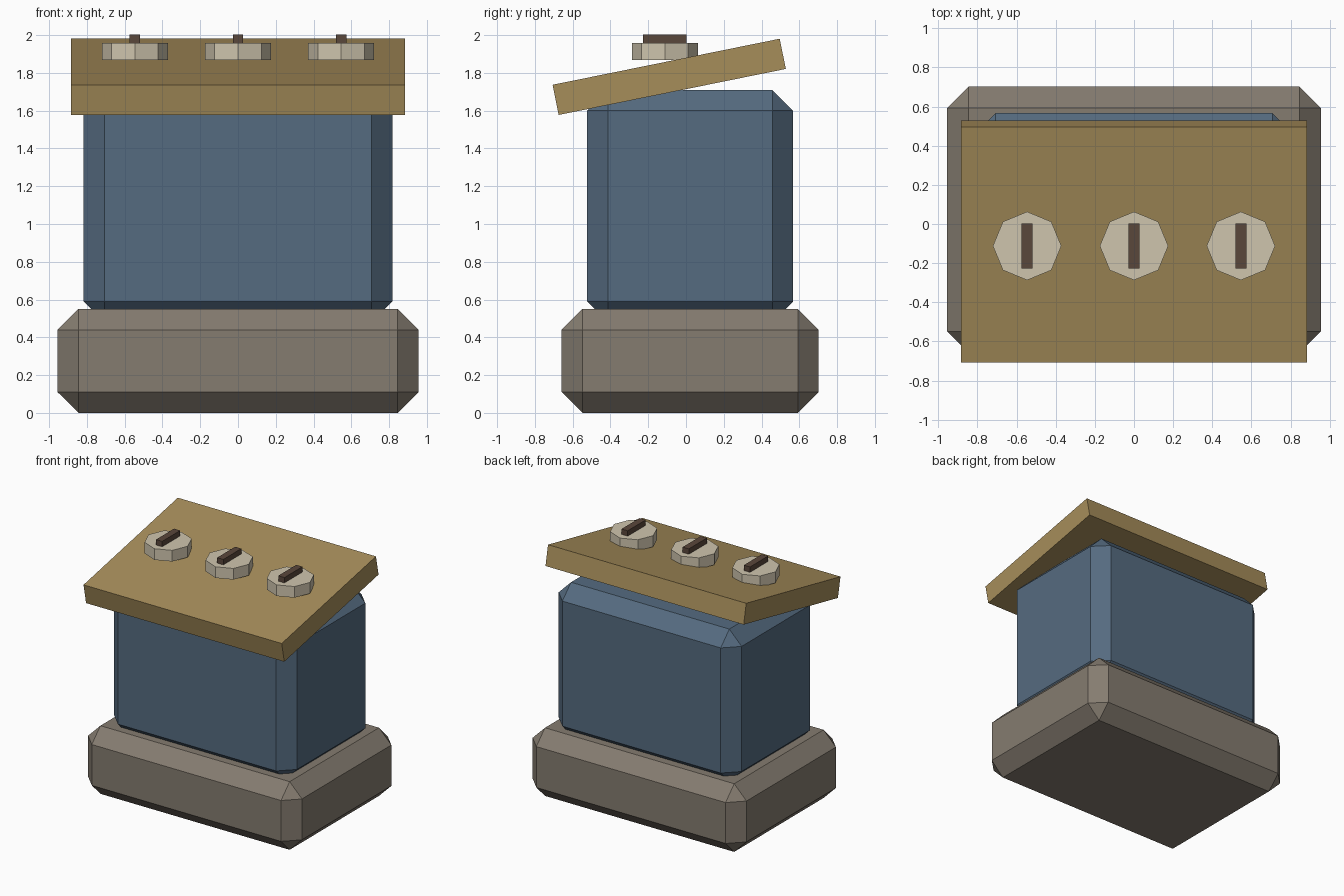
import bpy, bmesh, math
from mathutils import Matrix

if "Cube" in bpy.data.objects:
    bpy.data.objects.remove(bpy.data.objects["Cube"])


def material(name, hex_rgb):
    def lin(c):
        c /= 255
        return c / 12.92 if c <= 0.04045 else ((c + 0.055) / 1.055) ** 2.4
    m = bpy.data.materials.new(name)
    m.diffuse_color = [lin((hex_rgb >> s) & 255) for s in (16, 8, 0)] + [1]
    m.use_nodes = True
    m.node_tree.nodes["Principled BSDF"].inputs["Base Color"].default_value = m.diffuse_color
    return m


STONE = material("grey stone", 0x857C70)
BLUE = material("slate blue", 0x556B80)
BRASS = material("brass", 0xA68D5A)
IVORY = material("ivory", 0xCFC5AE)
BROWN = material("dark brown", 0x5A473B)


def finish(name, bm, mat, loc, tilt=0):
    me = bpy.data.meshes.new(name)
    bm.to_mesh(me)
    bm.free()
    me.materials.append(mat)
    ob = bpy.data.objects.new(name, me)
    ob.location = loc
    ob.rotation_euler.x = tilt
    bpy.context.collection.objects.link(ob)
    return ob


def box(name, size, loc, mat, chamfer=0, tilt=0):
    bm = bmesh.new()
    bmesh.ops.create_cube(bm, size=1, matrix=Matrix.Diagonal((*size, 1)))
    if chamfer:
        bmesh.ops.bevel(bm, geom=bm.edges[:], offset=chamfer, segments=1,
                        affect='EDGES')
    return finish(name, bm, mat, loc, tilt)


# Chamfered base and body
box("base", (1.91, 1.36, 0.55), (0, 0.022, 0.275), STONE, chamfer=0.11)
box("body", (1.634, 1.09, 1.23), (0, 0.022, 1.095), BLUE, chamfer=0.11)

# Sloping control panel
box("control_panel", (1.77, 1.227, 0.163), (0, -0.089, 1.779), BRASS, tilt=0.2)

# Row of octagonal knobs, each with a pointer bar
for i, x in enumerate((-0.546, 0, 0.546), 1):
    bm = bmesh.new()
    bmesh.ops.create_cone(bm, cap_ends=True, segments=8, radius1=0.175,
                          radius2=0.175, depth=0.09)
    finish(f"knob_{i}", bm, IVORY, (x, -0.112, 1.914))
    box(f"knob_pointer_{i}", (0.055, 0.23, 0.055), (x, -0.112, 1.975), BROWN)
